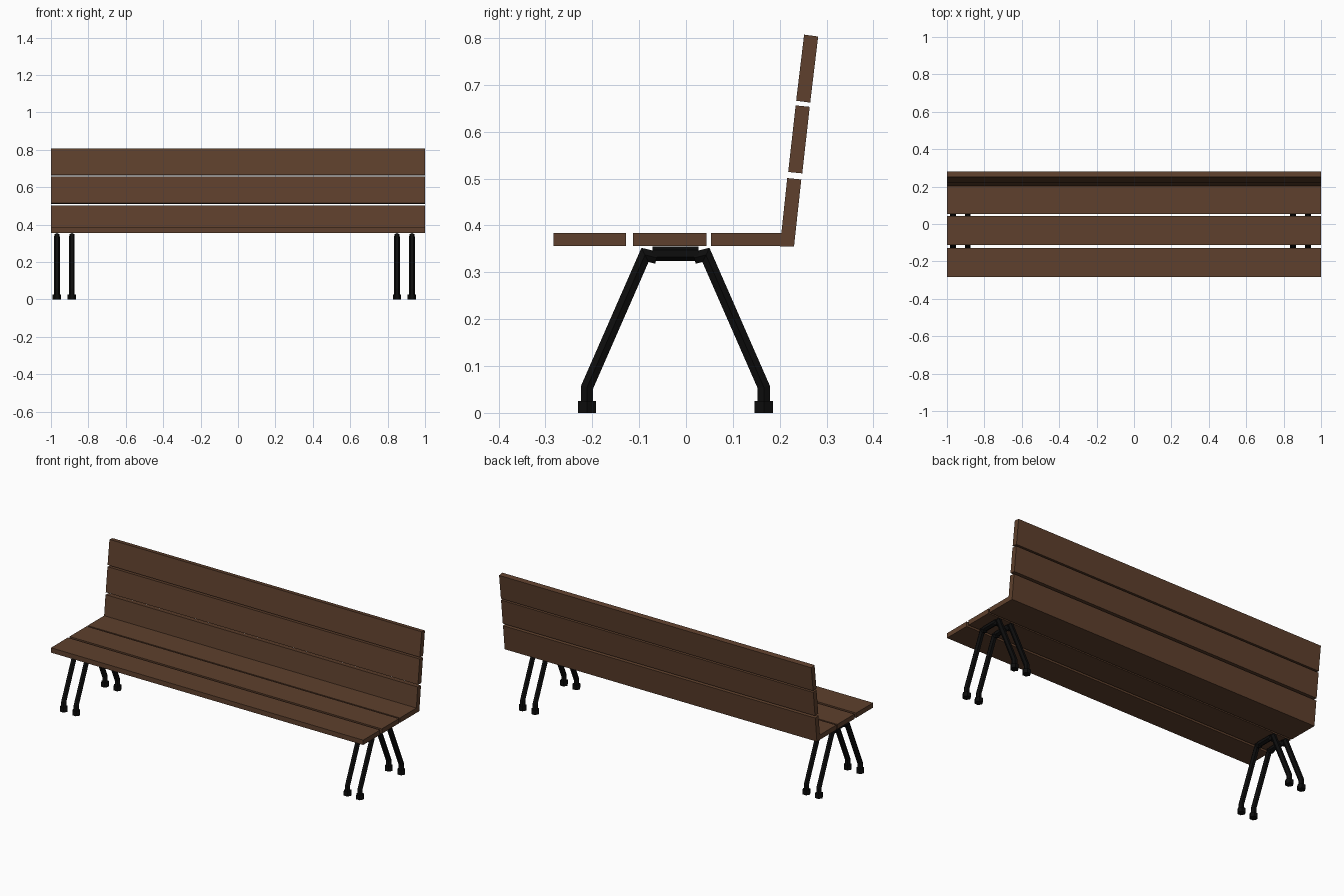
import bpy, bmesh, math
from mathutils import Vector

if "Cube" in bpy.data.objects:
    bpy.data.objects.remove(bpy.data.objects["Cube"])


def material(name, rgb):
    m = bpy.data.materials.new(name)
    m.diffuse_color = (*rgb, 1)
    m.use_nodes = True
    m.node_tree.nodes["Principled BSDF"].inputs["Base Color"].default_value = m.diffuse_color
    return m


WOOD = material("brown wood", (0.112, 0.051, 0.026))
IRON = material("black metal", (0.004, 0.004, 0.004))


def finish(bm, name, mat):
    bmesh.ops.recalc_face_normals(bm, faces=bm.faces)
    me = bpy.data.meshes.new(name)
    bm.to_mesh(me)
    bm.free()
    me.materials.append(mat)
    ob = bpy.data.objects.new(name, me)
    bpy.context.collection.objects.link(ob)
    return ob


def plank(name, profile):
    """Extrude a (y, z) outline along the whole bench length."""
    bm = bmesh.new()
    f = bm.faces.new([bm.verts.new((-1, y, z)) for y, z in profile])
    r = bmesh.ops.extrude_face_region(bm, geom=[f])
    vs = [v for v in r["geom"] if isinstance(v, bmesh.types.BMVert)]
    bmesh.ops.translate(bm, verts=vs, vec=(2, 0, 0))
    return finish(bm, name, WOOD)


def hex_tube(bm, x, path, radius, turn=0.0):
    """Mitred six-sided tube along a (y, z) path."""
    pts = [Vector(p) for p in path]
    rings = []
    for i, p in enumerate(pts):
        d0 = (p - pts[i - 1]).normalized() if i else (pts[1] - p).normalized()
        d1 = (pts[i + 1] - p).normalized() if i < len(pts) - 1 else d0
        t = (d0 + d1).normalized()
        n = Vector((-t.y, t.x)) / max(t.dot(d0), 0.3)
        ring = []
        for k in range(6):
            a = math.radians(60 * k + turn)
            q = p + n * (radius * math.sin(a))
            ring.append(bm.verts.new((x + radius * math.cos(a), q.x, q.y)))
        rings.append(ring)
    for a, b in zip(rings, rings[1:]):
        for k in range(6):
            bm.faces.new((a[k], a[(k + 1) % 6], b[(k + 1) % 6], b[k]))
    bm.faces.new(rings[0])
    bm.faces.new(rings[-1])


# Seat slats
for i, (y0, y1) in enumerate([(-0.283, -0.128), (-0.113, 0.044), (0.053, 0.21)]):
    plank(f"seat_slat_{i + 1}", [(y0, 0.356), (y1, 0.356), (y1, 0.384), (y0, 0.384)])

# Leaning back slats
plank("back_slat_1", [(0.2005, 0.3555), (0.2305, 0.3555), (0.246, 0.498), (0.216, 0.501)])
plank("back_slat_2", [(0.218, 0.514), (0.248, 0.511), (0.264, 0.653), (0.234, 0.656)])
plank("back_slat_3", [(0.235, 0.666), (0.265, 0.662), (0.282, 0.803), (0.252, 0.807)])

# Four leg frames: front leg, rear leg, feet and a joining bar
MID = -0.0225
for i, x in enumerate((-0.968, -0.888, 0.85, 0.93)):
    for label, s in (("front", -1), ("rear", 1)):
        bm = bmesh.new()
        hex_tube(bm, x, [(MID + s * d, z) for d, z in
                 ((0.1885, 0.01), (0.1885, 0.055), (0.065, 0.337), (0.04, 0.331))], 0.015)
        finish(bm, f"{label}_leg_{i + 1}", IRON)
        bm = bmesh.new()
        hex_tube(bm, x, [(MID + s * 0.1885, 0), (MID + s * 0.1885, 0.025)], 0.0225)
        finish(bm, f"{label}_foot_{i + 1}", IRON)
    bm = bmesh.new()
    hex_tube(bm, x, [(MID - 0.049, 0.340), (MID + 0.049, 0.340)], 0.0155, 30)
    finish(bm, f"leg_bar_{i + 1}", IRON)
